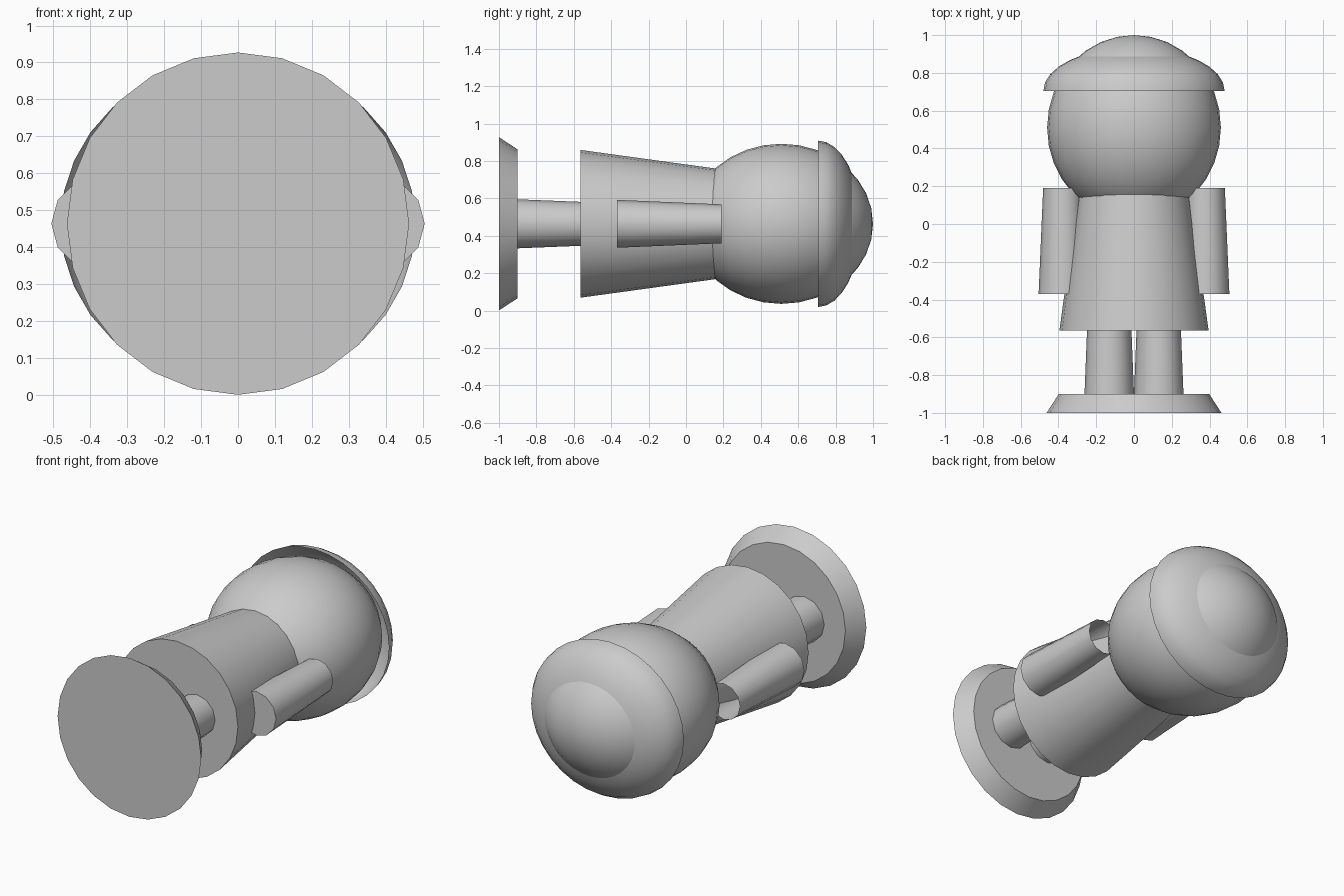
import bpy
import bmesh
from math import radians
from mathutils import Matrix, Vector

cube = bpy.data.objects.get("Cube")
if cube:
    bpy.data.objects.remove(cube, do_unlink=True)

AXIS_Z = 0.464  # height of the figure's long axis, which runs along y
TURN = Matrix.Rotation(radians(-90), 4, "X")  # local z becomes +y

grey = bpy.data.materials.new("plain_grey")
grey.use_nodes = True
GREY = (0.6, 0.6, 0.6, 1)
grey.diffuse_color = GREY
grey.node_tree.nodes["Principled BSDF"].inputs["Base Color"].default_value = GREY


def finish(name, bm):
    """Turn a bmesh into a smooth-shaded object with crisp rims."""
    mesh = bpy.data.meshes.new(name)
    bm.to_mesh(mesh)
    bm.free()
    mesh.materials.append(grey)
    obj = bpy.data.objects.new(name, mesh)
    bpy.context.collection.objects.link(obj)
    bpy.ops.object.select_all(action="DESELECT")
    obj.select_set(True)
    bpy.context.view_layer.objects.active = obj
    bpy.ops.object.shade_smooth_by_angle(angle=radians(40))
    return obj


def taper(name, y0, y1, r0, r1, sides, x=0, open_top=False):
    """Tapered cylinder along y from y0 (radius r0) to y1 (radius r1)."""
    bm = bmesh.new()
    place = Matrix.Translation((x, (y0 + y1) / 2, AXIS_Z)) @ TURN
    bmesh.ops.create_cone(bm, cap_ends=True, segments=sides, radius1=r0,
                          radius2=r1, depth=y1 - y0, matrix=place)
    if open_top:
        caps = [f for f in bm.faces if f.normal.y > 0.9]
        bmesh.ops.delete(bm, geom=caps, context="FACES_ONLY")
    return finish(name, bm)


def ellipsoid(name, y, rx, ry, rz, half=False):
    """Ellipsoid with its poles on the y axis; half keeps only the +y shell."""
    bm = bmesh.new()
    bmesh.ops.create_uvsphere(bm, u_segments=32, v_segments=16, radius=1,
                              matrix=TURN)
    if half:
        lower = [v for v in bm.verts if v.co.y < -0.01]
        bmesh.ops.delete(bm, geom=lower, context="VERTS")
    bmesh.ops.scale(bm, vec=Vector((rx, ry, rz)), verts=bm.verts)
    bmesh.ops.translate(bm, vec=Vector((0, y, AXIS_Z)), verts=bm.verts)
    return finish(name, bm)


# Stand and torso
taper("base", -1.0, -0.9, 0.463, 0.398, 24)
taper("body", -0.565, 0.2, 0.395, 0.29, 24)

# Head with an open cap shell
ellipsoid("head", 0.51, 0.46, 0.49, 0.428)
ellipsoid("cap", 0.705, 0.48, 0.23, 0.445, half=True)

# Paired limbs
for side, sign in (("left", 1), ("right", -1)):
    taper(side + "_leg", -0.9, -0.55, 0.131, 0.117, 12, x=sign * 0.131)
    taper(side + "_arm", -0.37, 0.19, 0.128, 0.104, 12, x=sign * 0.377,
          open_top=True)
